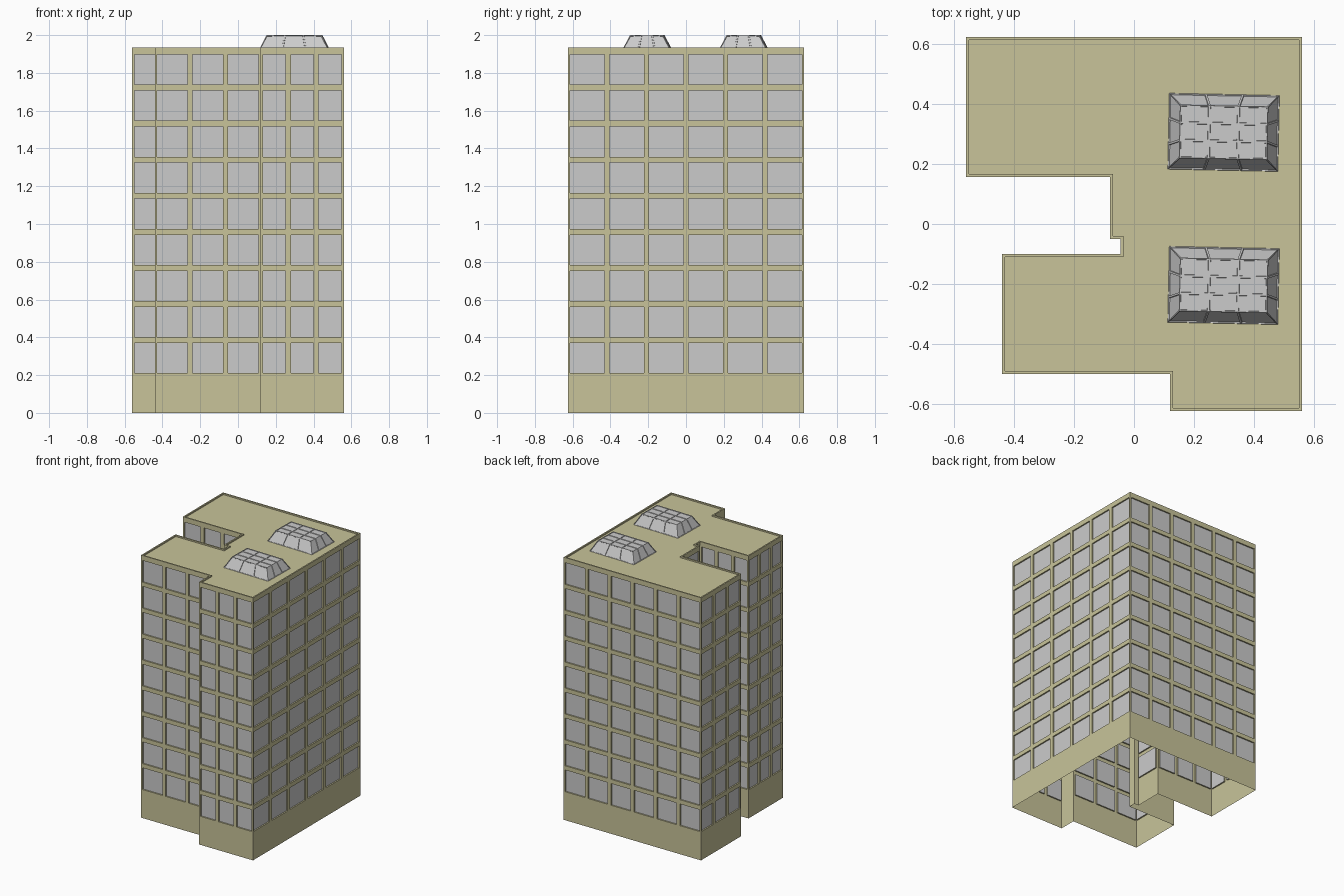
import bpy, bmesh
from math import radians
from mathutils import Vector, Matrix

if "Cube" in bpy.data.objects:
    bpy.data.objects.remove(bpy.data.objects["Cube"])

stone = bpy.data.materials.new("pale_stone")
stone.diffuse_color = (0.58, 0.55, 0.32, 1)
stone.use_nodes = True
stone.node_tree.nodes["Principled BSDF"].inputs["Base Color"].default_value = stone.diffuse_color

ROOF, DEPTH, EDGE, GAP = 1.935, 0.01, 0.012, 0.027
FIRST, PITCH, HEIGHT, FLOORS = 0.21, 0.191, 0.16, 9

# Footprint, counter-clockwise: start x, start y, window columns on the wall that follows
PLAN = [(0.12, -0.625, 3), (0.56, -0.625, 6), (0.56, 0.625, 6), (-0.56, 0.625, 3),
        (-0.56, 0.157, 3), (-0.08, 0.157, 1), (-0.08, -0.05, 0), (-0.045, -0.05, 0),
        (-0.045, -0.10, 3), (-0.44, -0.10, 3), (-0.44, -0.5, 3), (0.12, -0.5, 0)]


def finish(bm, name, mat=None):
    bmesh.ops.remove_doubles(bm, verts=bm.verts, dist=0.0001)
    me = bpy.data.meshes.new(name)
    bm.to_mesh(me)
    bm.free()
    ob = bpy.data.objects.new(name, me)
    bpy.context.collection.objects.link(ob)
    if mat:
        me.materials.append(mat)
    return ob


def face(bm, pts):
    return bm.faces.new([bm.verts.new(p) for p in pts])


walls, glass = bmesh.new(), bmesh.new()


def build_wall(a, b, columns):
    """Wall as a grid of strips, with every window cell recessed."""
    length = (b - a).length
    along = (b - a) / length
    inward = Vector((-along.y, along.x, 0))

    def at(u, z, d=0):
        return a + along * u + Vector((0, 0, z)) + inward * d

    us, zs = [0], [0]
    if columns:
        w = (length - 2 * EDGE - GAP * (columns - 1)) / columns
        for c in range(columns):
            u = EDGE + c * (w + GAP)
            us += [u, u + w]
    for r in range(FLOORS):
        zs += [FIRST + r * PITCH, FIRST + r * PITCH + HEIGHT]
    us.append(length)
    zs.append(ROOF)
    for i in range(len(us) - 1):
        for j in range(len(zs) - 1):
            cell = [(us[i], zs[j]), (us[i + 1], zs[j]),
                    (us[i + 1], zs[j + 1]), (us[i], zs[j + 1])]
            if i % 2 and j % 2:
                face(glass, [at(*p, DEPTH) for p in cell])
                for p, q in zip(cell, cell[1:] + cell[:1]):
                    face(walls, [at(*p), at(*q), at(*q, DEPTH), at(*p, DEPTH)])
            else:
                face(walls, [at(*p) for p in cell])


corners = [Vector((x, y, 0)) for x, y, n in PLAN]
count = len(corners)
for i in range(count):
    build_wall(corners[i], corners[(i + 1) % count], PLAN[i][2])
finish(walls, "facade_walls", stone)
finish(glass, "windows")

# Roof deck with a slim raised rim following the footprint
roof = bmesh.new()
inner = []
for i, c in enumerate(corners):
    d1 = (c - corners[i - 1]).normalized()
    d2 = (corners[(i + 1) % count] - c).normalized()
    inner.append(c + 0.01 * (Vector((-d1.y, d1.x, 0)) + Vector((-d2.y, d2.x, 0))))
up, deck = Vector((0, 0, ROOF)), Vector((0, 0, ROOF - 0.01))
for i in range(count):
    k = (i + 1) % count
    face(roof, [corners[i] + up, corners[k] + up, inner[k] + up, inner[i] + up])
    face(roof, [inner[i] + up, inner[k] + up, inner[k] + deck, inner[i] + deck])
face(roof, [p + deck for p in inner])
finish(roof, "roof_and_rim", stone)


# Skylights: tapered 3x3 panelled hoods with sunken panes
def skylight(name, x, y):
    bm = bmesh.new()
    z0, z1 = ROOF - 0.01, 2.0
    low, high = (0.184, 0.127), (0.146, 0.088)

    def p(i, j, size, z):
        return (size[0] * (2 * i / 3 - 1), size[1] * (2 * j / 3 - 1), z)

    for i in range(3):
        for j in range(3):
            face(bm, [p(i, j, high, z1), p(i + 1, j, high, z1),
                      p(i + 1, j + 1, high, z1), p(i, j + 1, high, z1)])
    ring = ([(i, 0) for i in range(3)] + [(3, j) for j in range(3)]
            + [(i, 3) for i in (3, 2, 1)] + [(0, j) for j in (3, 2, 1)])
    for a, b in zip(ring, ring[1:] + ring[:1]):
        face(bm, [p(*a, low, z0), p(*b, low, z0), p(*b, high, z1), p(*a, high, z1)])
    bmesh.ops.remove_doubles(bm, verts=bm.verts, dist=0.0001)
    bm.normal_update()
    panes = bm.faces[:]
    bmesh.ops.inset_individual(bm, faces=panes, thickness=0.005, depth=0)
    bmesh.ops.inset_individual(bm, faces=panes, thickness=0.001, depth=-0.004)
    ob = finish(bm, name)
    ob.matrix_world = Matrix.Translation((x, y, 0)) @ Matrix.Rotation(radians(-1.2), 4, 'Z')


skylight("skylight_back", 0.299, 0.306)
skylight("skylight_front", 0.299, -0.205)
